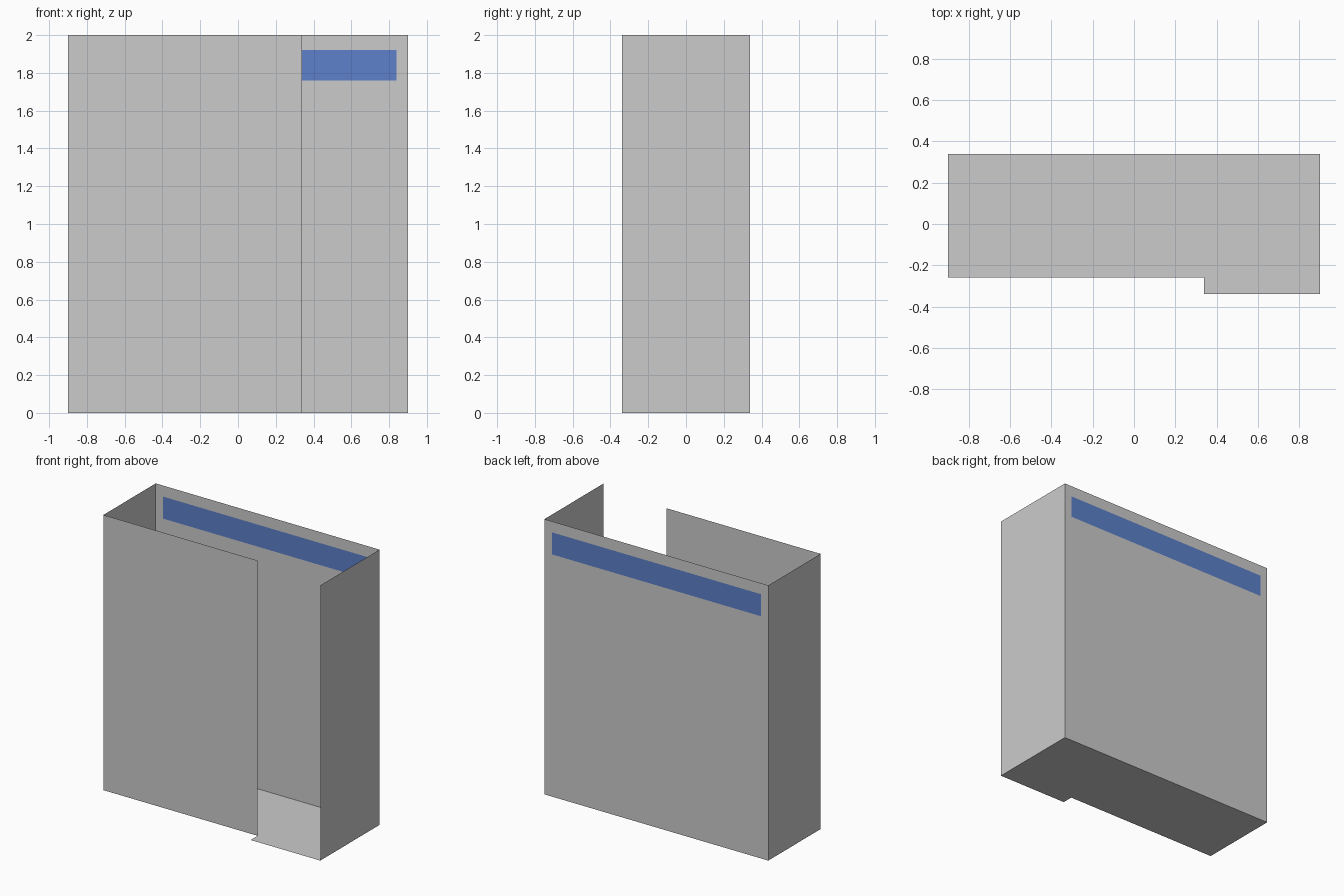
import bpy, bmesh

if "Cube" in bpy.data.objects:
    bpy.data.objects.remove(bpy.data.objects["Cube"])

X, Y, H = 0.90, 0.34, 2.0          # half width, half depth, height
FRONT_Y, DOOR_X = -0.26, 0.34      # front panel plane, start of the entrance


def material(name, rgb):
    m = bpy.data.materials.new(name)
    m.diffuse_color = (*rgb, 1.0)
    m.use_nodes = True
    m.node_tree.nodes["Principled BSDF"].inputs["Base Color"].default_value = m.diffuse_color
    return m


GREY = material("light grey", (0.60, 0.60, 0.60))
BLUE = material("blue", (0.11, 0.22, 0.60))


def sheet(name, points, cuts=()):
    """Thin flat sheet from its outline, optionally sliced by planes (point, normal)."""
    bm = bmesh.new()
    bm.faces.new([bm.verts.new(p) for p in points])
    for co, no in cuts:
        geom = bm.verts[:] + bm.edges[:] + bm.faces[:]
        bmesh.ops.bisect_plane(bm, geom=geom, plane_co=co, plane_no=no)
    me = bpy.data.meshes.new(name)
    bm.to_mesh(me)
    bm.free()
    me.materials.append(GREY)
    ob = bpy.data.objects.new(name, me)
    bpy.context.collection.objects.link(ob)
    return ob


def wall(name, a, b, cuts=()):
    """Upright wall running from a to b, facing right of the direction a -> b."""
    return sheet(name, [(*a, 0), (*b, 0), (*b, H), (*a, H)], cuts)


# floor with its step at the entrance
sheet("floor", [(-X, FRONT_Y, 0), (-X, Y, 0), (X, Y, 0),
                (X, -Y, 0), (DOOR_X, -Y, 0), (DOOR_X, FRONT_Y, 0)])

# walls, open at the top and at the entrance
wall("front_panel", (-X, FRONT_Y), (DOOR_X, FRONT_Y))
wall("right_wall", (X, -Y), (X, Y))
wall("left_wall", (-X, Y), (-X, FRONT_Y))

# back wall with the blue band cut in, seen from both sides
BAND_X, BAND_LOW, BAND_HIGH = 0.84, 1.76, 1.92
back = wall("back_wall", (X, Y), (-X, Y),
            [((0, 0, BAND_LOW), (0, 0, 1)), ((0, 0, BAND_HIGH), (0, 0, 1)),
             ((-BAND_X, 0, 0), (1, 0, 0)), ((BAND_X, 0, 0), (1, 0, 0))])
back.data.materials.append(BLUE)
for f in back.data.polygons:
    if abs(f.center.x) < BAND_X and BAND_LOW < f.center.z < BAND_HIGH:
        f.material_index = 1
